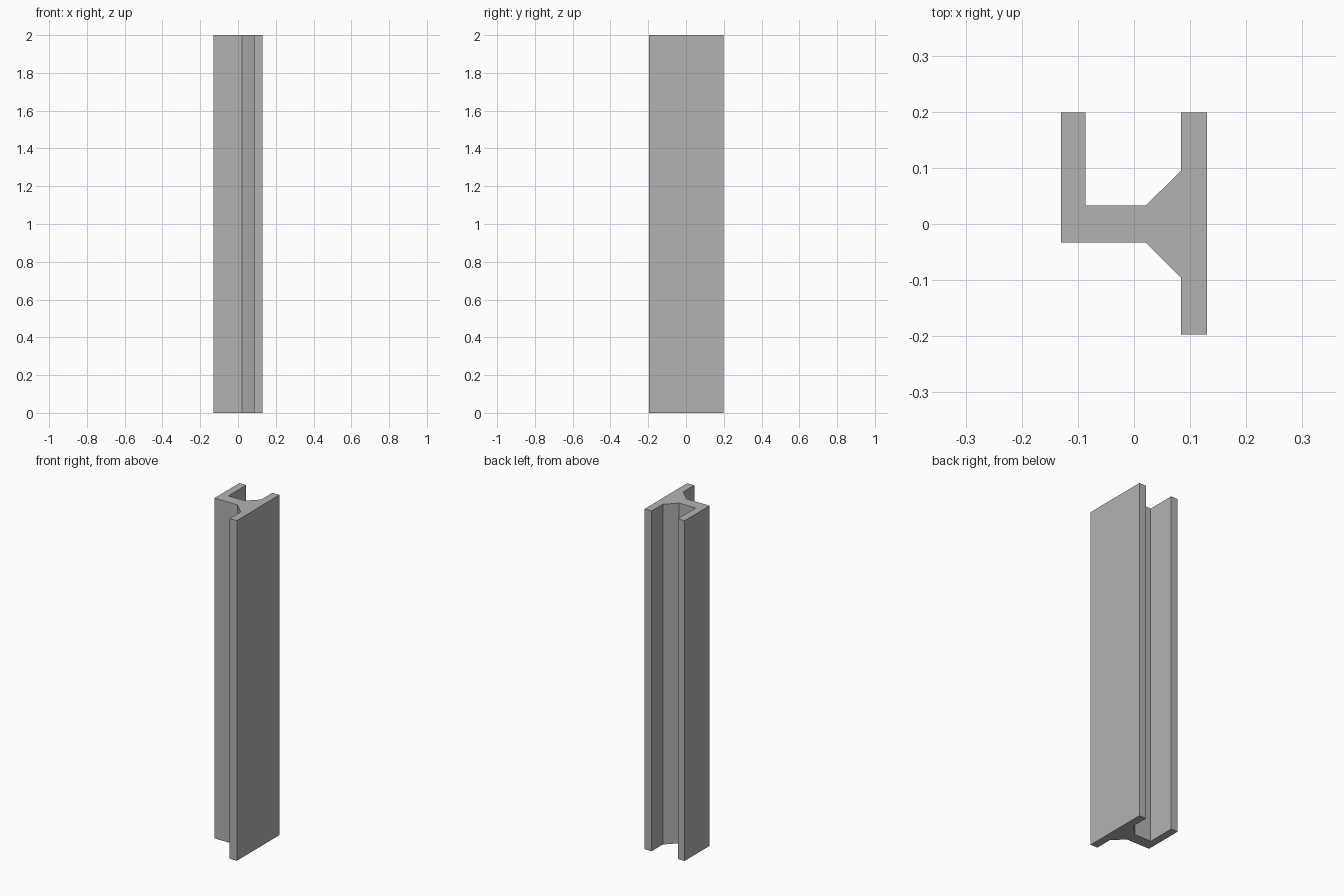
import bpy
import bmesh

cube = bpy.data.objects.get("Cube")
if cube:
    bpy.data.objects.remove(cube, do_unlink=True)

HEIGHT = 2.0

# Single plain grey finish
grey = bpy.data.materials.new("plain grey")
grey.use_nodes = True
colour = (0.45, 0.45, 0.45, 1)
grey.diffuse_color = colour
grey.node_tree.nodes["Principled BSDF"].inputs["Base Color"].default_value = colour

# Cross-section: wide flange, web with flared gussets, short flange to the back
profile = [
    (0.13, -0.197), (0.13, 0.199), (0.084, 0.199), (0.084, 0.095),
    (0.021, 0.033), (-0.086, 0.033), (-0.086, 0.199), (-0.13, 0.199),
    (-0.13, -0.033), (0.021, -0.033), (0.084, -0.096), (0.084, -0.197),
]


def extrude_profile(name, points, height, material):
    bm = bmesh.new()
    base = bm.faces.new([bm.verts.new((x, y, 0)) for x, y in points])
    result = bmesh.ops.extrude_face_region(bm, geom=[base], use_keep_orig=True)
    top = [v for v in result["geom"] if isinstance(v, bmesh.types.BMVert)]
    bmesh.ops.translate(bm, verts=top, vec=(0, 0, height))
    bmesh.ops.recalc_face_normals(bm, faces=bm.faces)
    mesh = bpy.data.meshes.new(name)
    bm.to_mesh(mesh)
    bm.free()
    mesh.materials.append(material)
    obj = bpy.data.objects.new(name, mesh)
    bpy.context.collection.objects.link(obj)
    return obj


# Upright flanged post
extrude_profile("flanged_post", profile, HEIGHT, grey)
